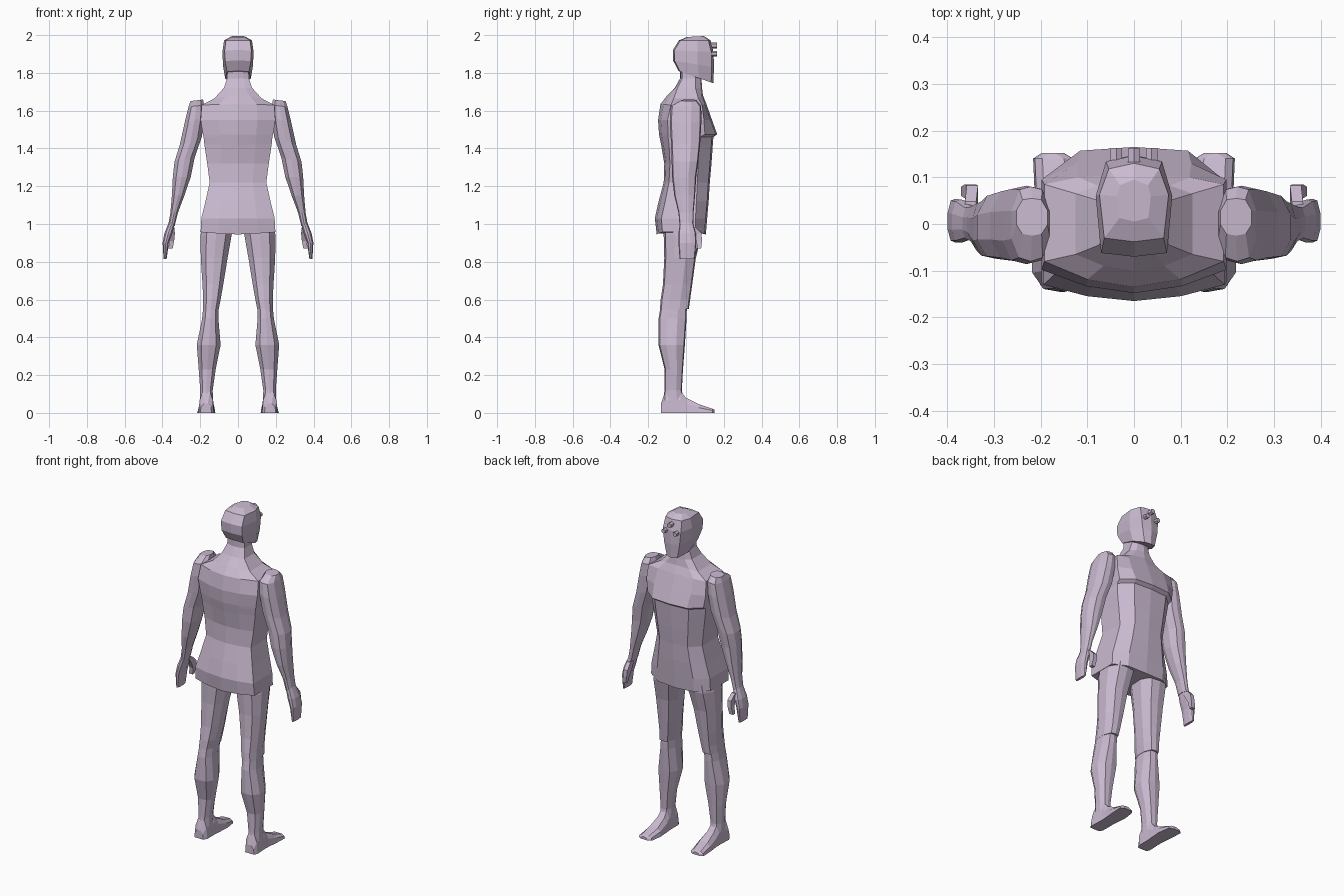
import bpy, bmesh, math
from mathutils import Vector

skin = bpy.data.materials.new("pale_lilac")
skin.diffuse_color = (0.59, 0.49, 0.63, 1)


def loft(name, rings, mirror=False):
    """Skin a list of equal-length point rings and cap both ends."""
    bm = bmesh.new()
    vs = [[bm.verts.new(p) for p in r] for r in rings]
    n = len(vs[0])
    for a, b in zip(vs, vs[1:]):
        for i in range(n):
            j = (i + 1) % n
            bm.faces.new((a[i], a[j], b[j], b[i]))
    bm.faces.new(vs[0])
    bm.faces.new(vs[-1])
    bmesh.ops.recalc_face_normals(bm, faces=bm.faces)
    me = bpy.data.meshes.new(name)
    bm.to_mesh(me)
    bm.free()
    me.materials.append(skin)
    ob = bpy.data.objects.new(name, me)
    bpy.context.collection.objects.link(ob)
    if mirror:
        ob.modifiers.new("mirror", 'MIRROR').use_mirror_merge = False
    return ob


def limb_ring(z, x0, x1, y0, y1, tilt=0.0):
    """Ten-sided limb section with a centre ridge front and back."""
    cx, cy, hx, hy = (x0 + x1) / 2, (y0 + y1) / 2, (x1 - x0) / 2, (y1 - y0) / 2
    shape = [(0, -1), (.62, -.9), (1, -.4), (1, .35), (.6, .92),
             (0, 1), (-.6, .92), (-1, .35), (-1, -.4), (-.62, -.9)]
    return [(cx + hx * u, cy + hy * v, z + tilt * u) for u, v in shape]


def body_ring(z, w, spine, back, side, front, drop=0.0):
    """Ten-sided body section: spine ridge, flanks, flat front; drop lowers the shoulders."""
    half = [(.52 * w, (spine * .7 + back * .3), z - drop * .4), (w, back, z - drop),
            (w, side, z - drop), (.62 * w, front - .008, z - drop * .4)]
    return ([(0, spine, z)] + half + [(0, front, z)]
            + [(-x, y, h) for x, y, h in reversed(half)])


# Torso with a chest ledge, sloping shoulders and neck
loft("torso", [body_ring(*r) for r in [
    (.945, .198, -.155, -.125, .05, .105, -.012),
    (1.03, .194, -.165, -.13, .05, .112),
    (1.12, .172, -.145, -.11, .055, .12),
    (1.22, .150, -.118, -.09, .06, .126),
    (1.32, .163, -.115, -.085, .065, .135),
    (1.42, .178, -.132, -.09, .07, .142),
    (1.46, .182, -.140, -.095, .075, .145),
    (1.475, .186, -.143, -.095, .10, .165),
    (1.55, .198, -.148, -.098, .095, .138),
    (1.635, .192, -.135, -.08, .085, .108, .005),
    (1.68, .125, -.10, -.065, .065, .09, .015),
    (1.72, .075, -.06, -.045, .05, .085),
    (1.77, .058, -.032, -.02, .05, .082),
    (1.84, .055, -.032, -.02, .05, .08)]])


# Head: stacked sections, jaw slopes down to the chin at the front
def head_ring(zb, zf, w, wf, yb, yf):
    def h(y):
        return zb + (zf - zb) * (y - yb) / (yf - yb)
    mid = yb + (yf - yb) * .6
    half = [(w * .86, yb + .008), (w, mid), (wf, yf - .012)]
    pts = [(0, yb)] + half + [(0, yf)] + [(-x, y) for x, y in reversed(half)]
    return [(x, y, h(y)) for x, y in pts]


loft("head", [head_ring(*r) for r in [
    (1.81, 1.745, .068, .036, -.040, .145),
    (1.865, 1.83, .080, .052, -.068, .148),
    (1.92, 1.91, .082, .060, -.070, .146),
    (1.972, 1.972, .074, .054, -.038, .130),
    (1.99, 1.995, .036, .030, .005, .095)]])


# Three small eye studs on the face
def stud(name, x, z, r):
    ring = [(math.cos(a) * r, math.sin(a) * r) for a in
            [math.tau * (i + .5) / 6 for i in range(6)]]
    loft(name, [[(x + u, y, z + v) for u, v in ring] for y in (.115, .163)])


stud("eye_centre", 0, 1.945, .015)
stud("eye_right", .038, 1.902, .014)
stud("eye_left", -.038, 1.902, .014)

# Thighs, ending in a knee ledge
loft("thigh", [limb_ring(*r) for r in [
    (.99, .022, .192, -.118, .085),
    (.94, .034, .198, -.118, .082),
    (.82, .055, .197, -.115, .052),
    (.68, .078, .188, -.122, .033),
    (.60, .092, .184, -.134, .022),
    (.55, .102, .186, -.138, .015)]], True)

# Calves down to the ankle
loft("calf", [limb_ring(*r) for r in [
    (.58, .104, .182, -.132, .005),
    (.50, .104, .190, -.145, .003),
    (.36, .092, .218, -.146, -.006),
    (.23, .118, .208, -.113, -.016),
    (.12, .134, .200, -.114, -.022),
    (.05, .132, .203, -.120, -.010)]], True)

# Feet: heel to toe sections (y, inner x, outer x, top z)
loft("foot", [[(a, y, 0), (b, y, 0), (b - .004, y, h * .6), (b - .02, y, h),
               (a + .02, y, h), (a + .004, y, h * .6)] for y, a, b, h in [
    (-.132, .140, .200, .05),
    (-.112, .128, .208, .11),
    (-.03, .128, .205, .115),
    (.00, .125, .206, .080),
    (.07, .120, .213, .045),
    (.140, .130, .216, .022),
    (.152, .150, .198, .016)]], True)

# Arms: shoulder cap to wrist
loft("arm", [limb_ring(*r) for r in [
    (1.655, .185, .252, -.025, .055, -.004),
    (1.625, .180, .262, -.080, .080, -.004),
    (1.55, .178, .282, -.086, .082, -.012),
    (1.44, .192, .308, -.080, .076, -.02),
    (1.34, .230, .336, -.076, .066, -.01),
    (1.25, .250, .345, -.074, .054),
    (1.15, .284, .350, -.062, .048),
    (1.06, .318, .358, -.040, .040),
    (.99, .335, .370, -.034, .038)]], True)

# Hands: flat palm narrowing to the fingertips
loft("hand", [limb_ring(*r) for r in [
    (1.01, .332, .366, -.032, .036),
    (.95, .348, .390, -.040, .052),
    (.90, .366, .399, -.040, .054),
    (.815, .378, .394, -.034, .046)]], True)

# Thumbs hooking forward and down
loft("thumb", [[(x + u * .012, y + v * s, z) for u, v in ((-1, -1), (1, -1), (1, 1), (-1, 1))]
               for z, x, y, s in [(.985, .350, .030, .018), (.95, .346, .058, .024),
                                  (.91, .350, .070, .015), (.87, .358, .070, .010)]], True)
